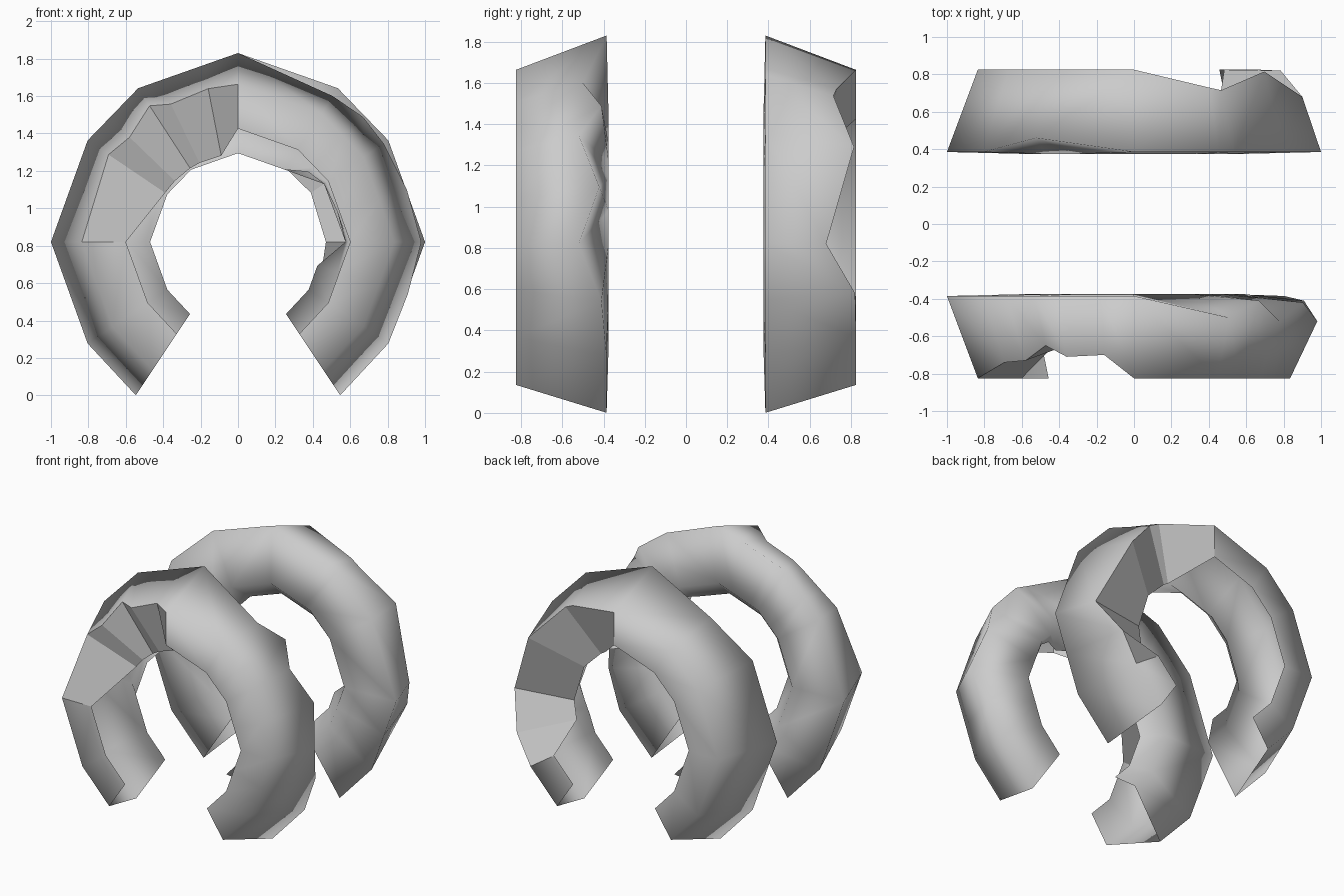
import bpy, bmesh
from math import sin, cos, radians

if "Cube" in bpy.data.objects:
    bpy.data.objects.remove(bpy.data.objects["Cube"])

CZ = 0.82
# main stations round the arc: angle -> radius factor
MAIN = {-56.3: 0.985, -34: 0.97, 0: 1.0, 34: 0.97, 57: 0.98, 90: 1.01,
        123: 0.98, 146: 0.97, 180: 1.0, 214: 0.97, 236.3: 0.985}
# open hollow section (radius, distance from the middle plane):
# outer face inner edge, outer face rim, inner rim, inner wall crease, lip edge
SECTION = [(0.60, 0.825), (0.835, 0.825), (1.0, 0.385), (0.59, 0.375), (0.47, 0.50)]
# lip worn away on the right: angle -> (radius, distance)
WORN_LIP = {45: (0.53, 0.43), 34: (0.555, 0.40), 17: (0.555, 0.40), 0: (0.575, 0.40)}


def base_point(angle, r):
    """Point on the faceted arc, with extra stations lying on the chords."""
    keys = sorted(MAIN)
    for a, b in zip(keys, keys[1:]):
        if a <= angle <= b:
            t = (angle - a) / (b - a)
            pa, pb = [(MAIN[k] * r * cos(radians(k)), MAIN[k] * r * sin(radians(k))) for k in (a, b)]
            return tuple(p + (q - p) * t for p, q in zip(pa, pb))


def broken_ring(name, side, face_chips, rim_chips):
    angles = sorted(set(MAIN) | set(face_chips) | set(rim_chips))
    bm = bmesh.new()
    rows = []
    for ang in angles:
        row = []
        for i, (r, d) in enumerate(SECTION):
            x, z = base_point(ang, r)
            c = None
            if ang in face_chips:          # outer face broken back
                c = {0: (0.47, 0.61), 1: face_chips[ang]}.get(i)
            if ang in rim_chips and i == 2:     # inner rim broken back
                c = rim_chips[ang]
            if i == 4 and ang in WORN_LIP:
                c = WORN_LIP[ang]
            if c:
                x, z, d = c[0] * cos(radians(ang)), c[0] * sin(radians(ang)), c[1]
            row.append(bm.verts.new((x, side * d, CZ + z)))
        rows.append(row)
    for k in range(len(rows) - 1):
        chipped = angles[k] in face_chips or angles[k + 1] in face_chips
        for i in range(len(SECTION) - 1):
            f = bm.faces.new((rows[k][i], rows[k][i + 1], rows[k + 1][i + 1], rows[k + 1][i]))
            f.smooth = not (chipped and i == 0)
        if chipped:
            bm.edges.get((rows[k][1], rows[k + 1][1])).smooth = False
    bmesh.ops.recalc_face_normals(bm, faces=bm.faces[:])
    me = bpy.data.meshes.new(name)
    bm.to_mesh(me)
    bm.free()
    ob = bpy.data.objects.new(name, me)
    bpy.context.collection.objects.link(ob)
    return ob


# front ring: jagged break on its upper left face, chipped inner rim on the right
broken_ring("front_broken_ring", -1,
            {101: (0.835, 0.70), 116: (0.82, 0.71), 123: (0.868, 0.65),
             136: (0.806, 0.73), 146: (0.835, 0.74)},
            {57: (0.93, 0.50), 45: (0.945, 0.41), 34: (0.94, 0.52),
             17: (0.945, 0.42), 0: (0.98, 0.52), -17: (0.95, 0.41)})

# back ring: jagged break on its right face, small dent on the left inner rim
broken_ring("back_broken_ring", 1,
            {62: (0.85, 0.73), 57: (0.855, 0.715), 34: (0.84, 0.815),
             0: (0.90, 0.68), -17: (0.82, 0.82)},
            {123: (0.96, 0.46)})
